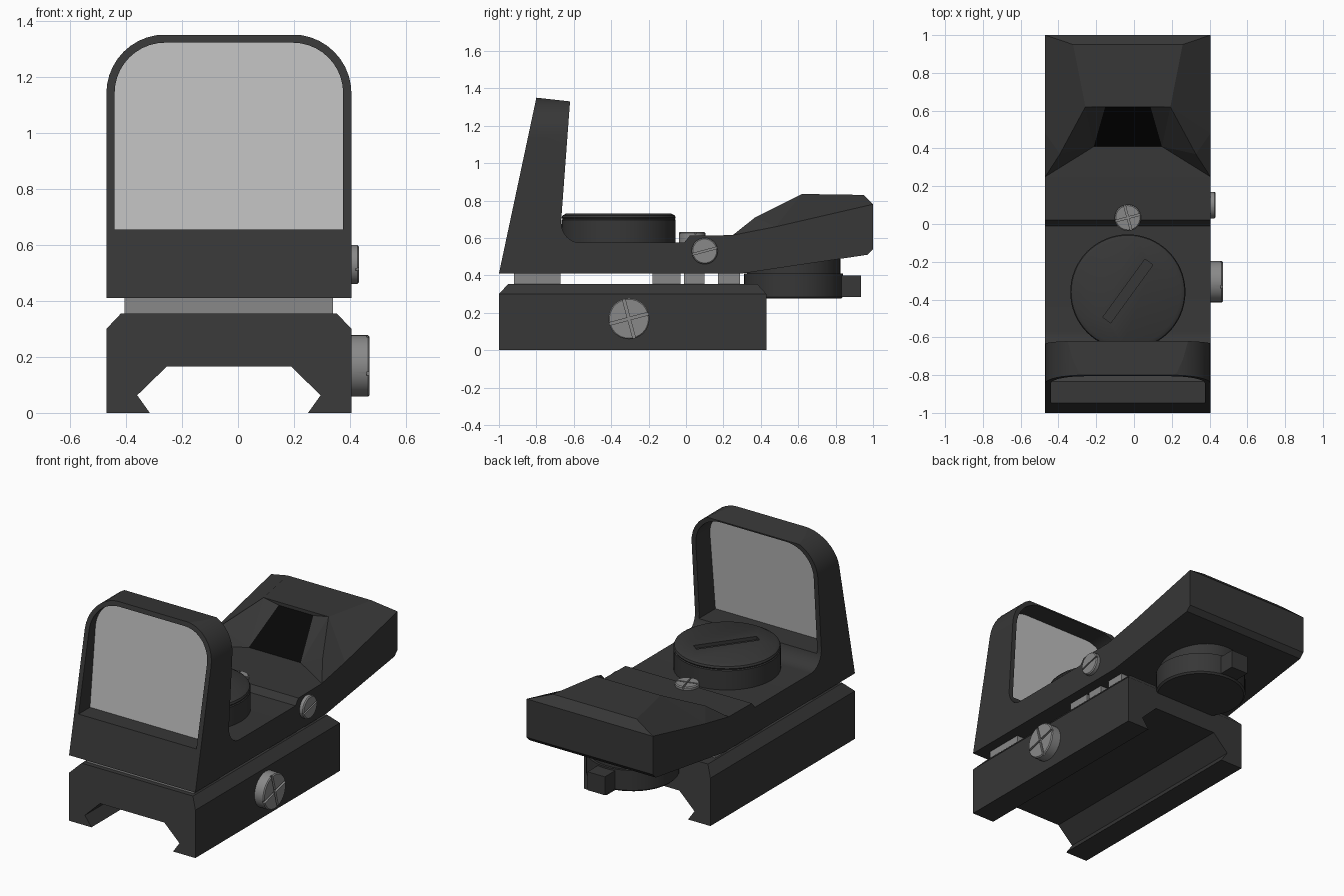
import bpy, bmesh, math
from mathutils import Matrix, Vector

if "Cube" in bpy.data.objects:
    bpy.data.objects.remove(bpy.data.objects["Cube"])

CX, HW = -0.0325, 0.4375          # body centre line and half width


def material(name, r, g, b):
    m = bpy.data.materials.new(name)
    m.diffuse_color = (r, g, b, 1)
    m.use_nodes = True
    m.node_tree.nodes["Principled BSDF"].inputs["Base Color"].default_value = m.diffuse_color
    return m


DARK = material("dark_polymer", 0.038, 0.038, 0.038)
METAL = material("grey_metal", 0.25, 0.25, 0.25)
GLASS = material("pale_glass", 0.52, 0.52, 0.52)
BLACK = material("black_window", 0.002, 0.002, 0.002)


def finish(name, bm, mat, smooth=True):
    bmesh.ops.recalc_face_normals(bm, faces=bm.faces)
    me = bpy.data.meshes.new(name)
    bm.to_mesh(me)
    bm.free()
    ob = bpy.data.objects.new(name, me)
    bpy.context.collection.objects.link(ob)
    me.materials.append(mat)
    if smooth:
        bpy.ops.object.select_all(action='DESELECT')
        bpy.context.view_layer.objects.active = ob
        ob.select_set(True)
        bpy.ops.object.shade_smooth_by_angle(angle=math.radians(30))
    return ob


def prism(name, pts, axis, a, b, mat, edit=None):
    """Extrude a profile: axis X takes (y, z) points, axis Y takes (x, z)."""
    bm = bmesh.new()
    put = (lambda p, t: (t, *p)) if axis == 'X' else (lambda p, t: (p[0], t, p[1]))
    r0 = [bm.verts.new(put(p, a)) for p in pts]
    r1 = [bm.verts.new(put(p, b)) for p in pts]
    bm.faces.new(r0)
    bm.faces.new(r1)
    for i in range(len(pts)):
        j = (i + 1) % len(pts)
        bm.faces.new((r0[i], r0[j], r1[j], r1[i]))
    if edit:
        for v in bm.verts:
            edit(v.co)
    return finish(name, bm, mat)


def box(name, x, y, z, mat):
    return prism(name, [(x[0], z[0]), (x[1], z[0]), (x[1], z[1]), (x[0], z[1])], 'Y', *y, mat)


def lathe(name, centre, profile, mat, axis='Z', n=48):
    """Closed turned part from (radius, height) steps."""
    bm = bmesh.new()
    rings = [[bm.verts.new((r * math.cos(2 * math.pi * i / n), r * math.sin(2 * math.pi * i / n), h))
              for i in range(n)] for r, h in profile]
    for p, q in zip(rings, rings[1:]):
        for i in range(n):
            bm.faces.new((p[i], p[(i + 1) % n], q[(i + 1) % n], q[i]))
    bm.faces.new(rings[0])
    bm.faces.new(rings[-1])
    rot = Matrix.Rotation(math.pi / 2, 4, 'Y') if axis == 'X' else Matrix()
    bm.transform(Matrix.Translation(centre) @ rot)
    return finish(name, bm, mat)


def boolean(ob, cutter, op='DIFFERENCE'):
    bpy.context.view_layer.objects.active = ob
    m = ob.modifiers.new("cut", 'BOOLEAN')
    m.operation, m.solver, m.object = op, 'EXACT', cutter
    bpy.ops.object.modifier_apply(modifier=m.name)
    bpy.data.objects.remove(cutter)


def slot(ob, centre, size, angle, axis='Z'):
    """Cut a turned box-shaped groove into a part."""
    bm = bmesh.new()
    bmesh.ops.create_cube(bm, size=1)
    bm.transform(Matrix.Translation(centre) @ Matrix.Rotation(angle, 4, axis)
                 @ Matrix.Diagonal((*size, 1)))
    boolean(ob, finish("slot_cutter", bm, ob.data.materials[0], False))


def arch(x0, x1, z0, z1, r, n=10):
    pts = [(x0, z0), (x1, z0)]
    for cx, start in ((x1 - r, 0), (x0 + r, 90)):
        for i in range(n + 1):
            t = math.radians(start + 90 * i / n)
            pts.append((cx + r * math.cos(t), z1 - r + r * math.sin(t)))
    return pts


# Rail clamp with dovetail channel, top edge chamfered all round
half = [(0.2825, 0), (0.3275, 0.063), (0.2225, 0.165)]
outer = [(0.3855, 0.355), (HW, 0.30), (HW, 0)]
right = outer + half
rail = [(CX + u, z) for u, z in right] + [(CX - u, z) for u, z in reversed(right)]


def chamfer_ends(co):
    if co.z > 0.35:
        co.y += 0.05 if co.y < 0 else -0.05


prism("rail_clamp", rail, 'Y', -1, 0.43, DARK, chamfer_ends)

# Spacers between clamp and body
for i, (a, b) in enumerate([(-0.92, -0.67), (-0.18, -0.03), (-0.01, 0.10), (0.17, 0.29)]):
    box(f"spacer_{i + 1}", (-0.405, 0.34), (a, b), (0.35, 0.415), METAL)

# Main body with the upright lens hood
side = [(-1, 0.41), (-0.80, 1.35), (-0.62, 1.33)]
for i in range(9):                                  # fillet behind the hood
    t = math.radians(180 + 90 * i / 8)
    side.append((-0.568 + 0.10 * math.cos(t), 0.685 + 0.11 * math.sin(t)))
side += [(-0.01, 0.575), (0.02, 0.612), (0.25, 0.615), (0.25, 0.41)]
body = prism("body_and_hood", side, 'X', CX - HW, CX + HW, DARK)
boolean(body, prism("outline", arch(CX - HW, CX + HW, 0.2, 1.351, 0.21), 'Y', -1.3, 0.6, DARK), 'INTERSECT')
boolean(body, prism("window_cutter", arch(CX - 0.408, CX + 0.408, 0.655, 1.322, 0.18), 'Y', -1.3, -0.5, DARK))


# Tilted lens pane
def tilt(co):
    co.y += (co.z - 0.655) * 0.11


prism("lens", arch(CX - 0.411, CX + 0.411, 0.652, 1.325, 0.18), 'Y', -0.835, -0.827, GLASS, tilt)

# Rear housing: faceted box with a sloped emitter recess (u = offset from centre)
P = dict(A=(HW, .25, .615), B=(.36, .37, .71), C=(HW, .48, .66), D=(.225, .62, .835),
         G=(.29, .95, .83), H=(HW, 1.0, .78), I=(HW, 1.0, .54), J=(HW, .97, .51),
         K=(HW, .30, .41), L=(HW, .25, .41), E=(.18, .41, .615), F=(.12, .62, .815))
bm = bmesh.new()
V = {(k, s): bm.verts.new((CX + s * u, y, z)) for k, (u, y, z) in P.items() for s in (-1, 1)}
for s in (-1, 1):
    for f in ("ACHIJKL", "ABC", "CBD", "CDGH", "EFD", "EDB", "EBA"):
        bm.faces.new([V[k, s] for k in f])
for a, b in ("AE", "EF", "FD", "DG", "GH", "HI", "IJ", "JK", "KL", "LA"):
    face = bm.faces.new((V[a, -1], V[b, -1], V[b, 1], V[a, 1]))
    face.material_index = 1 if a + b == "EF" else 0
housing = finish("rear_housing", bm, DARK, False)
housing.data.materials.append(BLACK)

# Battery cap under the housing, with its finger tab
lathe("battery_cap", (CX, 0.575, 0), [(0.255, 0.275), (0.265, 0.285), (0.265, 0.41), (0.25, 0.41), (0.25, 0.52)], DARK)
box("cap_tab", (CX - 0.06, CX + 0.06), (0.78, 0.935), (0.285, 0.40), DARK)

# Adjustment turret with coin slot
turret = lathe("turret", (CX, -0.36, 0), [(0.305, 0.56), (0.305, 0.695), (0.30, 0.70), (0.305, 0.708),
                                          (0.30, 0.72), (0.28, 0.731)], DARK, n=64)
slot(turret, (CX, -0.355, 0.73), (0.38, 0.052, 0.04), math.radians(54))

# Screws with crossed slots
for name, c, r, h, axis in (("clamp_screw", (0.40, -0.305, 0.168), 0.11, 0.07, 'X'),
                            ("side_screw", (0.40, 0.10, 0.53), 0.07, 0.032, 'X'),
                            ("top_screw", (CX, 0.033, 0.57), 0.07, 0.063, 'Z')):
    screw = lathe(name, c, [(r, 0), (r, h - 0.006), (r - 0.006, h)], METAL, axis, 32)
    d = Vector((h, 0, 0)) if axis == 'X' else Vector((0, 0, h))
    w = r * 0.13
    for k in (0, 1):
        size = (0.024, 3 * r, w) if axis == 'X' else (3 * r, w, 0.024)
        slot(screw, Vector(c) + d, size, math.radians(15 + 90 * k), axis)
